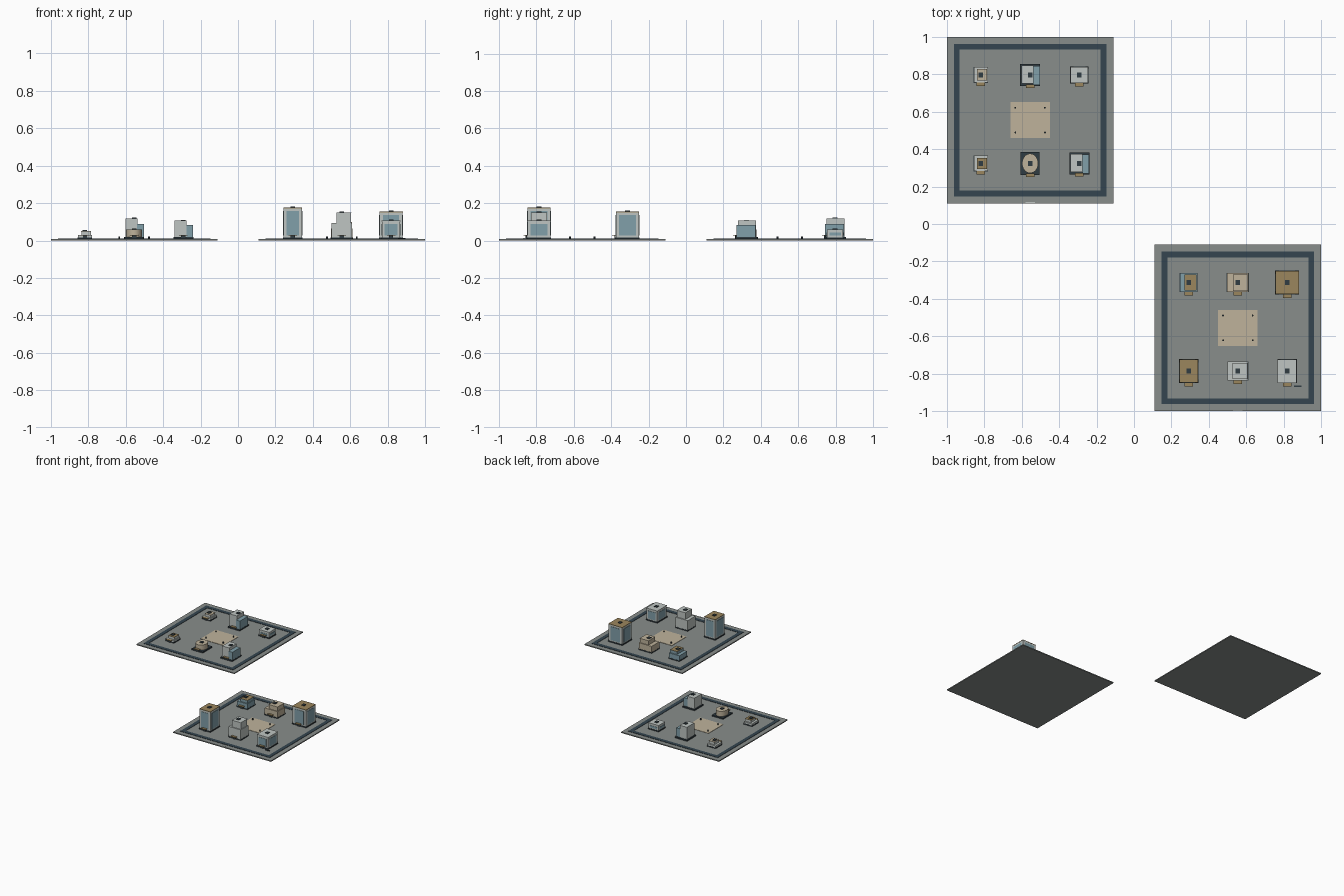
import bpy
from math import radians

if "Cube" in bpy.data.objects:
    bpy.data.objects.remove(bpy.data.objects["Cube"])

COLS = {'paving': (.25, .27, .26), 'road': (.035, .06, .08), 'light': (.52, .56, .54),
        'sand': (.52, .45, .33), 'tan': (.33, .24, .11), 'glass': (.22, .35, .40),
        'dark': (.03, .045, .055)}
MATS = {}
for n, c in COLS.items():
    MATS[n] = bpy.data.materials.new(n)
    MATS[n].diffuse_color = (*c, 1)

GROUND = 0.008


def box(name, x, y, z0, z1, w, d, mat):
    bpy.ops.mesh.primitive_cube_add(size=1, location=(x, y, (z0 + z1) / 2))
    o = bpy.context.object
    o.name = name
    o.scale = (w, d, z1 - z0)
    o.data.materials.append(MATS[mat])
    return o


def roof_unit(x, y, z):
    box('roof_unit', x, y, z, z + .005, .024, .026, 'dark')


def canopy(x, y, w=.046):
    box('entrance_canopy', x, y - .004, .026, .031, w, .02, 'tan')
    box('entrance_door', x, y + .001, GROUND, .026, w * .5, .006, 'dark')


# Plain block with a glass panel on each face and a thin roof slab
def slab_block(x, y, w, d, h, roof):
    box('block_base', x, y, GROUND, .017, w + .004, d + .004, 'dark')
    box('block_body', x, y, GROUND, h - .004, w - .002, d - .002, 'light')
    zt, zb = h - .018, .026
    for s in (-1, 1):
        box('glass_panel', x, y + s * d / 2, zb, zt, w * .68, .003, 'glass')
        box('glass_panel', x + s * w / 2, y, zb, zt, .003, d * .72, 'glass')
    box('block_roof', x, y, h - .004, h, w, d, roof)
    roof_unit(x, y, h)
    canopy(x, y - d / 2 - .006)


# Lower storey with a smaller offset tier on top
def tiered(x, y, w, d, h1, h, w2, d2, low, top, roof):
    box('tier_base', x, y, GROUND, .016, w + .003, d + .003, 'dark')
    box('lower_tier', x, y, GROUND, h1, w, d, low)
    dx = (w - w2) / 2 - .004
    box('upper_tier', x + dx, y, h1, h - .003, w2 - .002, d2 - .002, top)
    box('tier_roof', x + dx, y, h - .003, h, w2, d2, roof)
    roof_unit(x, y, h)
    canopy(x, y - d / 2 - .005)


# Tall block with a lower glazed wing on a dark plinth
def winged(x, y, h, hw, shift):
    box('plinth', x, y, GROUND, .018, .107, .118, 'dark')
    box('main_tower', x - .014 + shift, y + .002, .018, h, .064, .096, 'light')
    box('glass_wing', x + .034 + shift, y - .003, .018, hw, .036, .102, 'glass')
    roof_unit(x, y, h)
    canopy(x, y - .057)


# Oval pavilion on a dark plinth
def oval(x, y, h):
    box('plinth', x, y, GROUND, .018, .102, .122, 'dark')
    bpy.ops.mesh.primitive_cylinder_add(vertices=32, radius=.5, depth=1,
                                        location=(x, y, (h + .018) / 2))
    o = bpy.context.object
    o.name = 'oval_pavilion'
    o.scale = (.086, .104, h - .018)
    o.data.materials.append(MATS['sand'])
    bpy.ops.object.shade_smooth_by_angle(angle=radians(30))
    roof_unit(x, y, h)
    canopy(x, y - .06)


# Ground slab, ring road, plaza and its posts
def district(cx, cy):
    box('ground_slab', cx, cy, 0, GROUND, .89, .89, 'paving')
    for s in (-1, 1):
        box('ring_road', cx, cy + s * .392, GROUND - .002, .0105, .814, .03, 'road')
        box('ring_road', cx + s * .392, cy, GROUND - .002, .0105, .03, .754, 'road')
        for t in (-1, 1):
            bpy.ops.mesh.primitive_cylinder_add(vertices=10, radius=.005, depth=.012,
                                                location=(cx + s * .079, cy + t * .066, .016))
            bpy.context.object.name = 'plaza_post'
            bpy.context.object.data.materials.append(MATS['dark'])
    box('plaza', cx, cy, GROUND - .002, .0105, .21, .192, 'sand')
    box('entry_marker', cx, cy - .441, GROUND - .002, .0095, .05, .006, 'light')


A, B = (-.555, .555), (.555, -.555)
DX = .263
BACK, FRONT = .242, -.231
district(*A)
district(*B)

# Low district
tiered(A[0] - DX, A[1] + BACK, .075, .082, .03, .052, .054, .06, 'light', 'light', 'sand')
winged(A[0], A[1] + BACK, .118, .088, 0)
slab_block(A[0] + DX, A[1] + BACK, .094, .086, .06, 'light')
tiered(A[0] - DX, A[1] + FRONT, .075, .082, .03, .052, .054, .06, 'light', 'light', 'tan')
oval(A[0], A[1] + FRONT, .06)
winged(A[0] + DX, A[1] + FRONT, .106, .083, 0)

# Tall district
tiered(B[0] - DX, B[1] + BACK, .094, .1, .055, .08, .064, .084, 'glass', 'glass', 'tan')
tiered(B[0], B[1] + BACK, .116, .1, .065, .1, .08, .088, 'sand', 'sand', 'sand')
slab_block(B[0] + DX, B[1] + BACK, .126, .124, .155, 'tan')
slab_block(B[0] - DX, B[1] + FRONT, .1, .124, .176, 'tan')
tiered(B[0], B[1] + FRONT, .11, .1, .095, .15, .08, .086, 'light', 'light', 'light')
slab_block(B[0] + DX, B[1] + FRONT, .1, .126, .107, 'light')
box('bench', .875, -.867, GROUND, .014, .038, .006, 'dark')

for m in bpy.data.materials:
    if m.users and not m.is_grease_pencil:
        m.use_nodes = True
        m.node_tree.nodes["Principled BSDF"].inputs["Base Color"].default_value = m.diffuse_color
